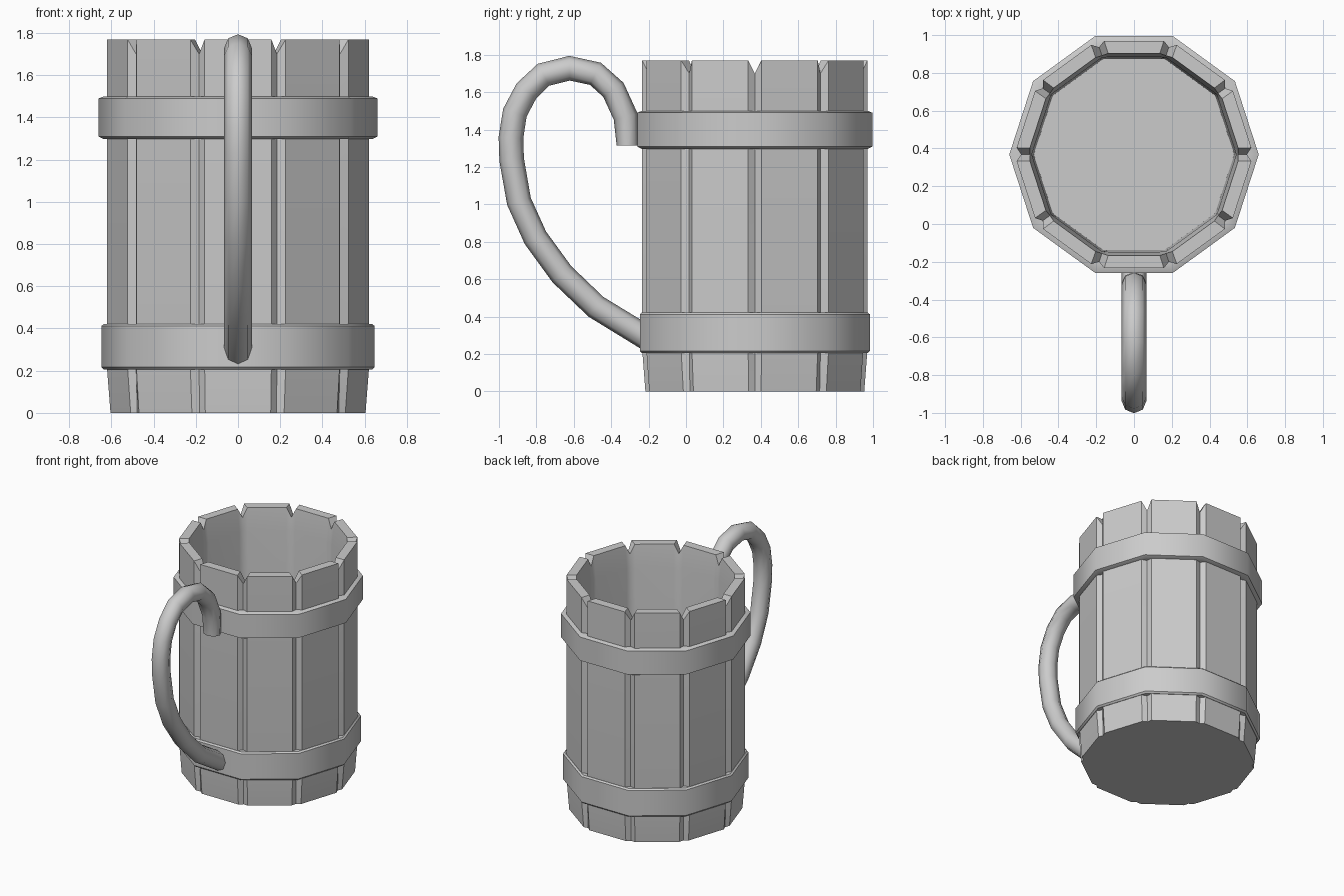
import bpy, bmesh
from math import sin, cos, pi, radians
from mathutils import Vector

if "Cube" in bpy.data.objects:
    bpy.data.objects.remove(bpy.data.objects["Cube"])

CY = 0.368          # barrel centre in y
N = 10              # number of staves


def finish(name, rings, closed=False, cap=(True, True), angle=40):
    """Bridge equal-length rings of points into a mesh object."""
    bm = bmesh.new()
    rows = [[bm.verts.new(p) for p in r] for r in rings]
    pairs = list(zip(rows, rows[1:])) + ([(rows[-1], rows[0])] if closed else [])
    for a, b in pairs:
        n = len(a)
        for i in range(n):
            j = (i + 1) % n
            bm.faces.new((a[i], a[j], b[j], b[i]))
    if not closed:
        if cap[0]:
            bm.faces.new(rows[0][::-1])
        if cap[1]:
            bm.faces.new(rows[-1])
    bmesh.ops.recalc_face_normals(bm, faces=bm.faces)
    me = bpy.data.meshes.new(name)
    bm.to_mesh(me)
    bm.free()
    ob = bpy.data.objects.new(name, me)
    bpy.context.collection.objects.link(ob)
    bpy.ops.object.select_all(action='DESELECT')
    ob.select_set(True)
    bpy.context.view_layer.objects.active = ob
    bpy.ops.object.shade_smooth_by_angle(angle=radians(angle))
    return ob


def stave_ring(apothem, half, groove_r, z, groove_z=None):
    """Ring of flat staves with a V groove point at every corner."""
    gz = z if groove_z is None else groove_z
    pts = []
    for i in range(N):
        a = 2 * pi * i / N
        pts.append((groove_r * cos(a), CY + groove_r * sin(a), gz))
        m = a + pi / N
        for t in (-half, half):
            pts.append((apothem * cos(m) - t * sin(m),
                        CY + apothem * sin(m) + t * cos(m), z))
    return pts


def decagon(apothem, z):
    r = apothem / cos(pi / N)
    return [(r * cos(2 * pi * i / N), CY + r * sin(2 * pi * i / N), z) for i in range(N)]


# Barrel: grooved outer staves, notched rim, inner wall and floor
finish("barrel", [
    stave_ring(0.585, 0.155, 0.590, 0.0),
    stave_ring(0.602, 0.158, 0.597, 0.22),
    stave_ring(0.602, 0.158, 0.597, 1.70, 1.66),
    stave_ring(0.602, 0.158, 0.597, 1.77, 1.70),
    stave_ring(0.535, 0.137, 0.550, 1.77, 1.70),
    stave_ring(0.515, 0.135, 0.541, 1.60),
    stave_ring(0.505, 0.132, 0.531, 0.10),
])

# Hoops: chamfered ten-sided bands
for name, z0, z1, ap in (("lower_hoop", 0.205, 0.422, 0.615),
                         ("upper_hoop", 1.297, 1.500, 0.628)):
    profile = [(0.57, z0), (0.604, z0), (ap, z0 + 0.012),
               (ap, z1 - 0.010), (0.604, z1), (0.57, z1)]
    finish(name, [decagon(a, z) for a, z in profile], closed=True)

# Handle: eight-sided tube swept along a path in the y-z plane
path = [(-0.313, 1.315), (-0.322, 1.468), (-0.388, 1.612), (-0.484, 1.698),
        (-0.623, 1.728), (-0.762, 1.693), (-0.853, 1.607), (-0.915, 1.49),
        (-0.936, 1.356), (-0.932, 1.238), (-0.893, 1.016), (-0.805, 0.821),
        (-0.663, 0.626), (-0.481, 0.452), (-0.249, 0.310), (-0.20, 0.28)]
pts = [Vector((0, y, z)) for y, z in path]
R = 0.066
rings = []
for i, p in enumerate(pts):
    if i == 0:
        tangent = Vector((0, 0, 1))
    else:
        tangent = (pts[min(i + 1, len(pts) - 1)] - pts[i - 1]).normalized()
    side = Vector((1, 0, 0))
    up = tangent.cross(side)
    r = 0.058 if i == 0 else R
    rings.append([p + side * R * cos(k * pi / 4) + up * r * sin(k * pi / 4) for k in range(8)])
finish("handle", rings, angle=60)
